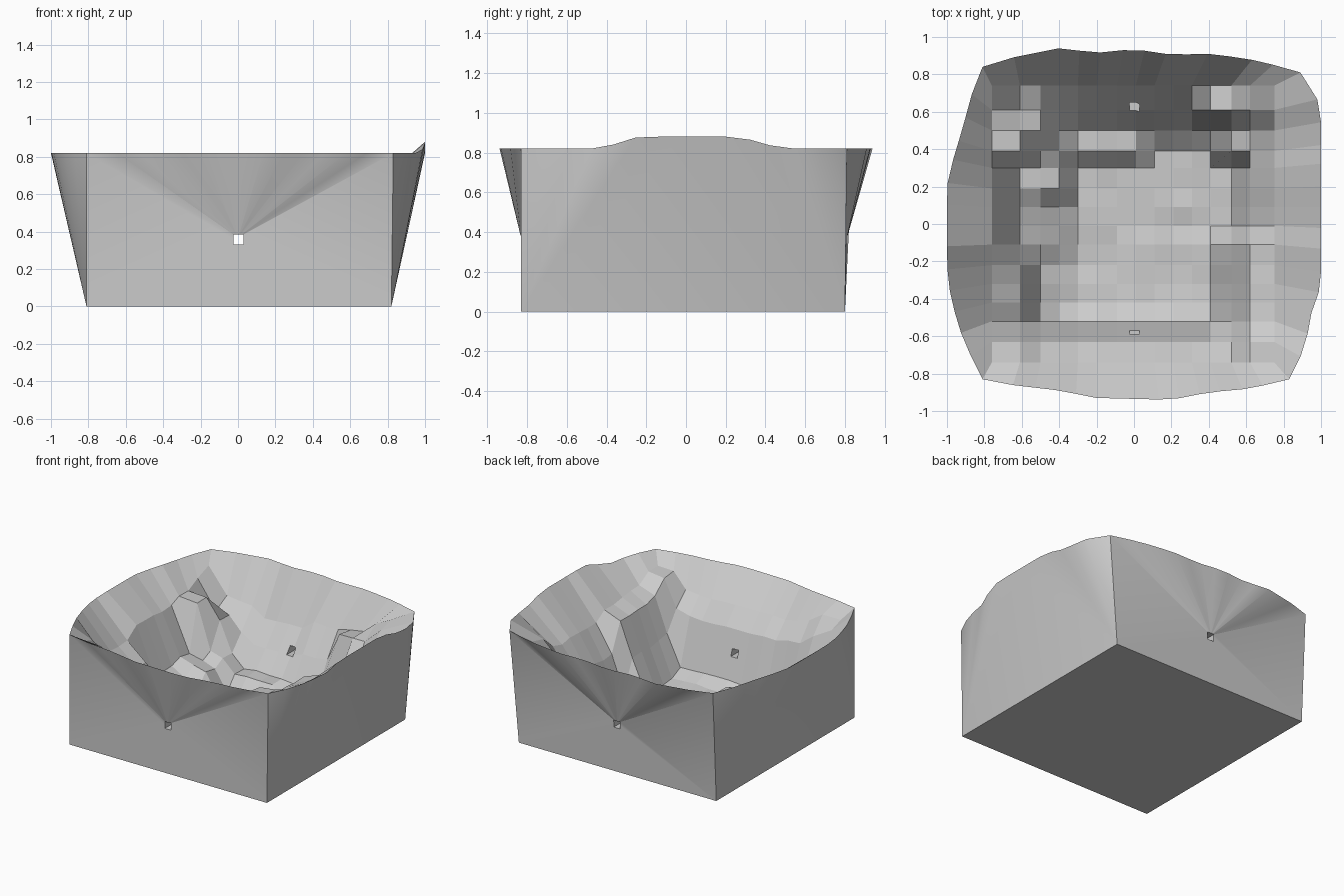
import bpy, bmesh, random

if "Cube" in bpy.data.objects:
    bpy.data.objects.remove(bpy.data.objects["Cube"])

random.seed(4)
FLOOR = 0.10

def interp(t, pts):
    """Piecewise-linear lookup in (t, value) pairs sorted by t."""
    if t <= pts[0][0]:
        return pts[0][1]
    for (a, u), (b, v) in zip(pts, pts[1:]):
        if t <= b:
            return u + (v - u) * (t - a) / (b - a)
    return pts[-1][1]

# grid lines of the terrain inside the bowl
XS = [-.76, -.61, -.5, -.4, -.3, -.2, -.09, .01, .11, .21, .31, .41, .52, .62, .75]
YS = [-.74, -.63, -.52, -.42, -.32, -.22, -.11, -.01, .09, .19, .30, .39, .50, .61, .74]

# slope profiles of the inner sides
FRONT = [(-.74, .63), (-.63, .51), (-.52, .17), (-.42, .11), (-.32, FLOOR)]
BACK_LEFT = [(.30, FLOOR), (.39, .20), (.50, .20), (.61, .335), (.74, .49)]
BACK_RIGHT = [(.39, FLOOR), (.50, .19), (.61, .37), (.74, .56)]
LEFT_BACK = [(-.76, .62), (-.61, .31), (-.4, .25), (-.3, FLOOR)]
LEFT_MID = [(-.76, .62), (-.61, .28), (-.4, .16), (-.3, FLOOR)]
LEFT_FRONT = [(-.76, .56), (-.61, .44), (-.5, .18), (-.3, FLOOR)]
LEFT_END = [(-.76, .56), (-.61, .38), (-.5, .22), (-.3, FLOOR)]
RIGHT = [(.41, FLOOR), (.52, .14), (.62, .40), (.75, .60)]
BUTTRESS = [(.41, .12), (.52, .36), (.62, .61), (.75, .67)]

# raised ledges: x range, y range, height
LEDGES = [(-.62, -.49, .49, .62, .50), (.40, .63, .60, .75, .59),
          (.51, .76, .38, .51, .44), (.61, .76, -.75, -.62, .73),
          (-.77, -.60, .38, .51, .64)]

def height(x, y):
    left = (LEFT_BACK if y > .15 else LEFT_MID if y > -.12
            else LEFT_FRONT if y > -.45 else LEFT_END)
    side = interp(x, left) if x < 0 else \
        interp(x, BUTTRESS if -.53 < y < -.10 else RIGHT)
    end = interp(y, FRONT if y < 0 else BACK_LEFT if x < .1 else BACK_RIGHT)
    z = max(side, end) + 0.4 * (min(side, end) - FLOOR)
    for x0, x1, y0, y1, h in LEDGES:
        if x0 < x < x1 and y0 < y < y1:
            z = max(z, h)
    if abs(x) > .15:
        z += random.uniform(-.012, .012)
    return min(z, .75)

# rim outline seen from above, one profile per side
RIM_FRONT = [(-.81, -.83), (-.7, -.855), (-.4, -.89), (-.2, -.93), (.2, -.94), (.4, -.9), (.62, -.88), (.83, -.83)]
RIM_BACK = [(-.81, .84), (-.7, .88), (-.4, .94), (-.2, .915), (0, .935), (.2, .905), (.4, .91), (.6, .885), (.75, .85), (.89, .81)]
RIM_LEFT = [(-.83, -.81), (-.63, -.91), (-.4, -.98), (-.22, -1), (.2, -1), (.3, -.98), (.5, -.92), (.72, -.86), (.84, -.81)]
RIM_RIGHT = [(-.83, .83), (-.65, .92), (-.5, .94), (-.33, 1), (.6, 1), (.7, .97), (.81, .89)]
RIM_Z = [(-.43, .82), (-.24, .88), (.27, .88), (.48, .82)]

bm = bmesh.new()
n = len(XS)
grid = [[bm.verts.new((x, y, height(x, y))) for y in YS] for x in XS]
for i in range(n - 1):
    for j in range(n - 1):
        bm.faces.new((grid[i][j], grid[i + 1][j], grid[i + 1][j + 1], grid[i][j + 1]))

# rim vertices: each side stretches the grid spacing to its own corners
def rim_side(lines, profile, along_x, raised=False):
    a, b = profile[0][0], profile[-1][0]
    out = []
    for t in lines:
        s = a + (b - a) * (t - lines[0]) / (lines[-1] - lines[0])
        v = interp(s, profile)
        z = interp(s, RIM_Z) if raised else .82
        out.append((s, v, z) if along_x else (v, s, z))
    return out

# counter-clockwise loop starting at the front left corner
loop = (rim_side(XS, RIM_FRONT, True)[:-1] + rim_side(YS, RIM_RIGHT, False, True)[:-1]
        + rim_side(XS, RIM_BACK, True)[:0:-1] + rim_side(YS, RIM_LEFT, False)[:0:-1])
rim = [bm.verts.new(c) for c in loop]
inner = ([grid[i][0] for i in range(n - 1)] + [grid[-1][j] for j in range(n - 1)]
         + [grid[i][-1] for i in range(n - 1, 0, -1)] + [grid[0][j] for j in range(n - 1, 0, -1)])
m = len(rim)
for k in range(m):
    q = (k + 1) % m
    bm.faces.new((rim[k], rim[q], inner[q], inner[k]))

# base and outer walls (walls shade smooth, the rest stays faceted)
base = [bm.verts.new(c) for c in ((-.81, -.83, 0), (.82, -.83, 0), (.82, .80, 0), (-.81, .80, 0))]
bm.faces.new(base[::-1])
for side in range(4):
    a, b = base[side], base[(side + 1) % 4]
    edge = [rim[(side * (n - 1) + k) % m] for k in range(n)]
    if side % 2 == 0:
        # front and back fan out around the drain hole
        c = bm.verts.new((0, -.83 if side == 0 else .81, .37))
        ring = [a, b] + edge[::-1]
        for u, v in zip(ring, ring[1:] + ring[:1]):
            bm.faces.new((u, v, c)).smooth = u is not a
    else:
        # left and right fan from the two base corners
        mid = n // 2
        for k in range(n - 1):
            bm.faces.new((a if k < mid else b, edge[k + 1], edge[k])).smooth = True
        bm.faces.new((a, b, edge[mid])).smooth = True
bmesh.ops.recalc_face_normals(bm, faces=bm.faces[:])
mesh = bpy.data.meshes.new("crater_bowl")
bm.to_mesh(mesh)
bm.free()
bowl = bpy.data.objects.new("crater_bowl", mesh)
bpy.context.collection.objects.link(bowl)

# square hole straight through the front and back walls
bpy.ops.mesh.primitive_cube_add(size=1, location=(.003, 0, .357))
cutter = bpy.context.object
cutter.name = "hole_cutter"
cutter.scale = (.053, 2.4, .053)
cutter.hide_render = True
cut = bowl.modifiers.new("hole", 'BOOLEAN')
cut.operation = 'DIFFERENCE'
cut.solver = 'EXACT'
cut.object = cutter
bpy.context.view_layer.objects.active = bowl
bpy.ops.object.modifier_apply(modifier=cut.name)
bpy.data.objects.remove(cutter)

# keep the wall corners crisp
bm = bmesh.new()
bm.from_mesh(mesh)
for e in bm.edges:
    if len(e.link_faces) == 2 and e.calc_face_angle(0) > .7:
        e.smooth = False
bm.to_mesh(mesh)
bm.free()
